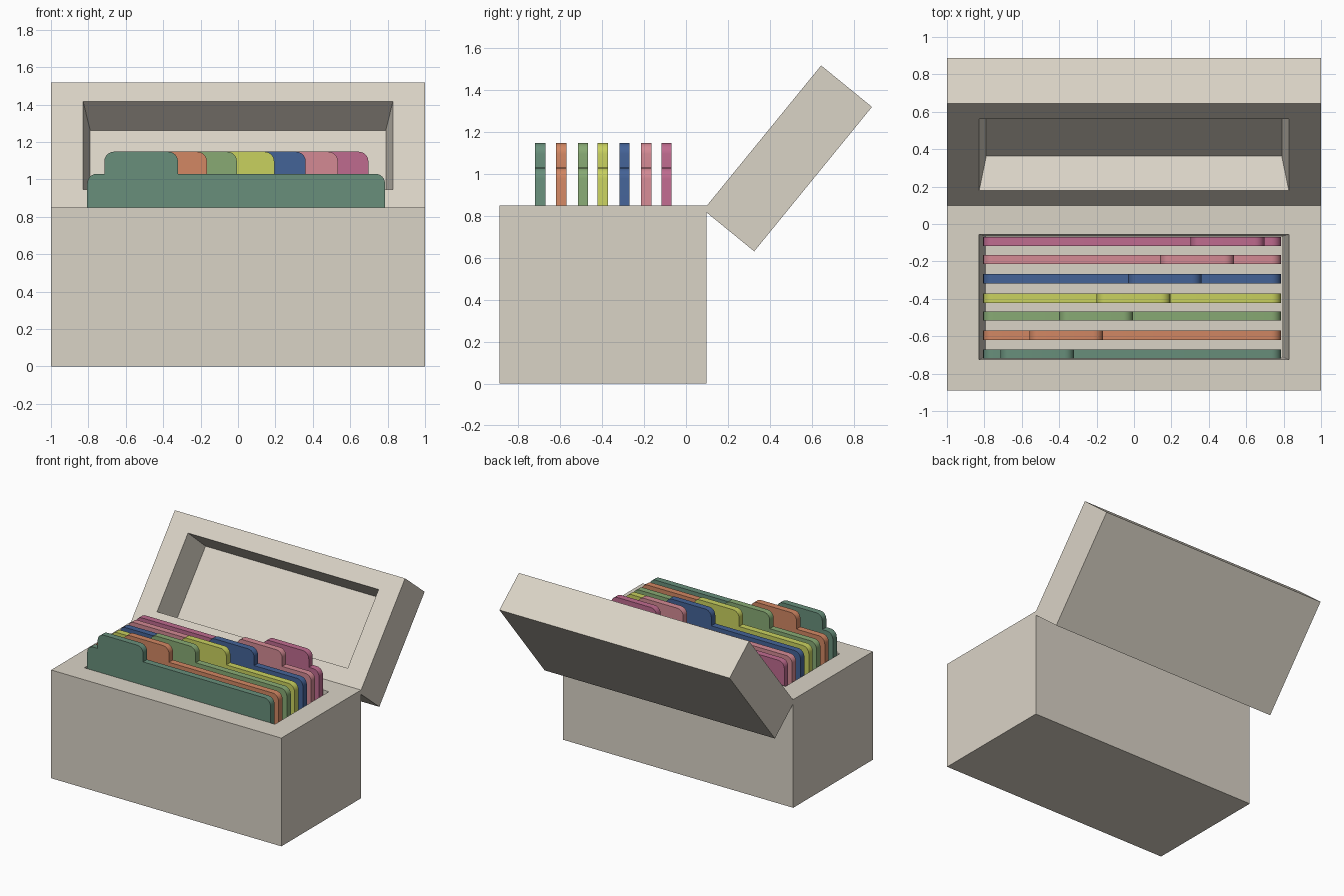
import bpy
import bmesh
from math import sin, cos, pi, radians
from mathutils import Vector

cube = bpy.data.objects.get("Cube")
if cube:
    bpy.data.objects.remove(cube, do_unlink=True)


def material(name, rgb):
    """Flat material from 8-bit display values."""
    col = [((c / 255 + 0.055) / 1.055) ** 2.4 for c in rgb] + [1.0]
    mat = bpy.data.materials.new(name)
    mat.use_nodes = True
    mat.diffuse_color = col
    bsdf = mat.node_tree.nodes["Principled BSDF"]
    bsdf.inputs["Base Color"].default_value = col
    bsdf.inputs["Roughness"].default_value = 0.8
    return mat


def finish(name, bm, mat):
    bmesh.ops.recalc_face_normals(bm, faces=bm.faces)
    mesh = bpy.data.meshes.new(name)
    bm.to_mesh(mesh)
    bm.free()
    mesh.materials.append(mat)
    obj = bpy.data.objects.new(name, mesh)
    bpy.context.collection.objects.link(obj)
    return obj


def hollow_block(name, rings, mat):
    """Skin rectangles (half width, y0, y1, z) in order and cap both ends."""
    bm = bmesh.new()
    loops = []
    for w, y0, y1, z in rings:
        corners = [(-w, y0, z), (w, y0, z), (w, y1, z), (-w, y1, z)]
        loops.append([bm.verts.new(c) for c in corners])
    for a, b in zip(loops, loops[1:]):
        for i in range(4):
            j = (i + 1) % 4
            bm.faces.new((a[i], a[j], b[j], b[i]))
    bm.faces.new(loops[0])
    bm.faces.new(loops[-1])
    return finish(name, bm, mat)


def arc(x, z, r, side):
    """Quarter round at a top corner: side 1 is right, -1 is left."""
    steps = 6
    pts = [(x - side * r + side * r * cos(i * pi / 2 / steps),
            z - r + r * sin(i * pi / 2 / steps)) for i in range(steps + 1)]
    return pts if side > 0 else pts[::-1]


FLOOR, SHOULDER, TOP = 0.12, 1.03, 1.148
LEFT, RIGHT = -0.806, 0.786
THICK, TAB_WIDTH, ROUND = 0.049, 0.394, 0.052


def divider(name, y, tab, mat):
    """Index card with rounded shoulders and one rounded tab."""
    end = tab + TAB_WIDTH
    profile = [(LEFT, FLOOR), (RIGHT, FLOOR)]
    profile += arc(RIGHT, SHOULDER, ROUND, 1)
    profile += [(end, SHOULDER)] + arc(end, TOP, ROUND, 1)
    profile += arc(tab, TOP, ROUND, -1) + [(tab, SHOULDER)]
    profile += arc(LEFT, SHOULDER, ROUND, -1)
    bm = bmesh.new()
    face = bm.faces.new([bm.verts.new((x, y - THICK / 2, z)) for x, z in profile])
    extruded = bmesh.ops.extrude_face_region(bm, geom=[face], use_keep_orig=True)
    moved = [v for v in extruded["geom"] if isinstance(v, bmesh.types.BMVert)]
    bmesh.ops.translate(bm, verts=moved, vec=Vector((0, THICK, 0)))
    obj = finish(name, bm, mat)
    bpy.ops.object.select_all(action="DESELECT")
    obj.select_set(True)
    bpy.context.view_layer.objects.active = obj
    bpy.ops.object.shade_smooth_by_angle(angle=radians(30))


beige = material("beige", (218, 211, 198))

# Box body with tapered cavity
hollow_block("box_body", [
    (1, -0.89, 0.098, 0), (1, -0.89, 0.098, 0.85),
    (0.828, -0.725, -0.055, 0.85), (0.79, -0.71, -0.068, FLOOR)], beige)

# Open lid, tilted back on the rear top edge
lid = hollow_block("lid", [
    (1, 0, 0.889, -0.313), (1, 0, 0.889, 0),
    (0.828, 0.15, 0.758, 0), (0.79, 0.167, 0.741, -0.225)], beige)
lid.location = (0, 0.083, 0.829)
lid.rotation_euler.x = radians(50.8)

# Dividers from front to back: colour, depth, left end of tab
dividers = [
    ("teal", (104, 143, 123), -0.695, -0.715),
    ("orange", (210, 135, 99), -0.595, -0.56),
    ("green", (136, 170, 116), -0.492, -0.40),
    ("yellow", (201, 209, 95), -0.397, -0.20),
    ("blue", (68, 99, 151), -0.293, -0.032),
    ("light_pink", (212, 138, 148), -0.19, 0.14),
    ("magenta", (191, 107, 143), -0.093, 0.303),
]
for name, rgb, y, tab in dividers:
    divider(name + "_divider", y, tab, material(name, rgb))
